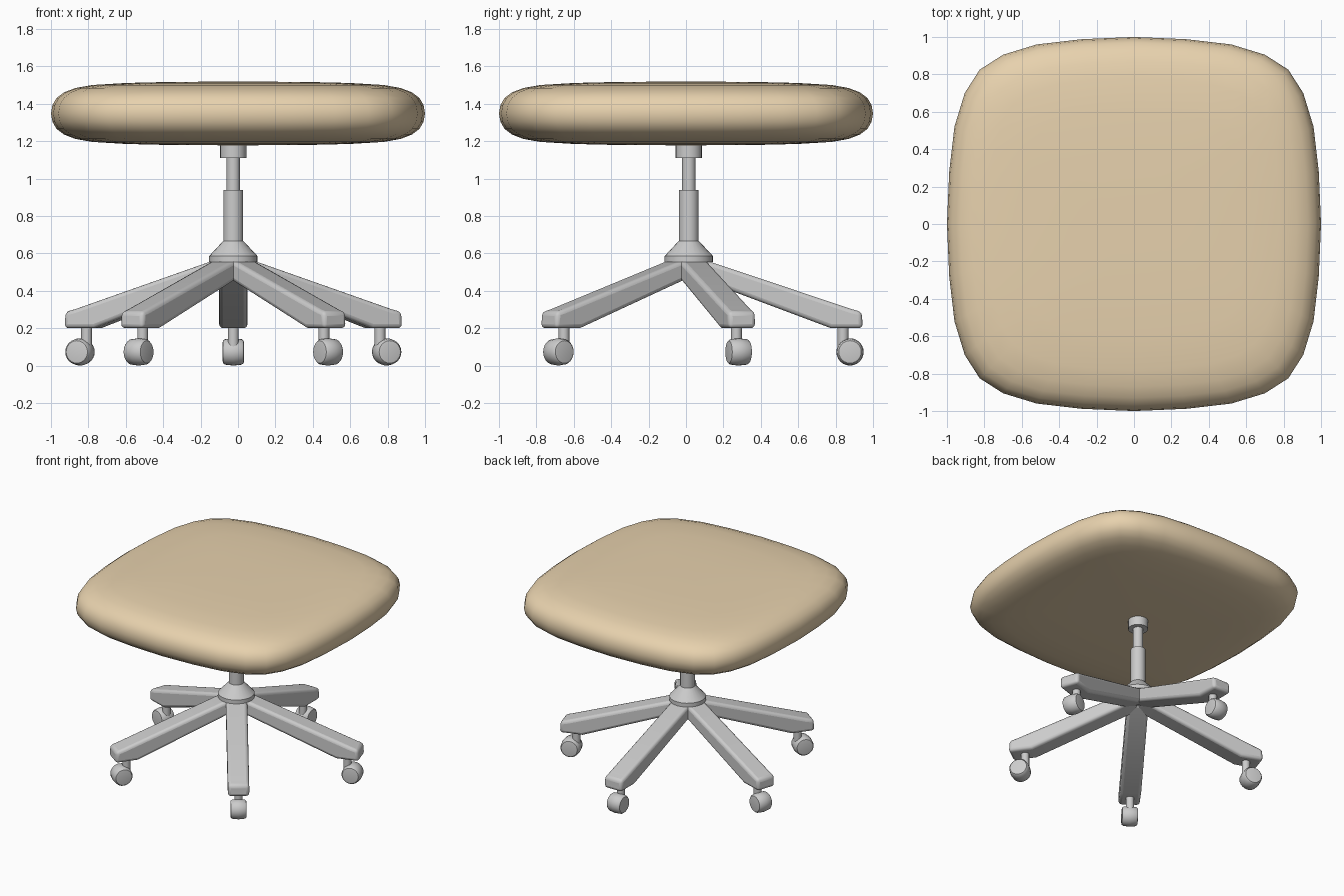
import bpy, bmesh
from math import sin, cos, pi, radians
from mathutils import Matrix, Vector

if "Cube" in bpy.data.objects:
    bpy.data.objects.remove(bpy.data.objects["Cube"])

CENTRE = Vector((-0.025, 0.015, 0))


def finish(name, bm, matrix=Matrix(), angle=35, bevel=0.0, segments=3):
    bmesh.ops.recalc_face_normals(bm, faces=bm.faces)
    me = bpy.data.meshes.new(name)
    bm.to_mesh(me)
    bm.free()
    ob = bpy.data.objects.new(name, me)
    bpy.context.collection.objects.link(ob)
    ob.matrix_world = matrix
    if bevel:
        mod = ob.modifiers.new("bevel", 'BEVEL')
        mod.width, mod.segments, mod.limit_method = bevel, segments, 'ANGLE'
        mod.angle_limit = radians(40)
    bpy.ops.object.select_all(action='DESELECT')
    ob.select_set(True)
    bpy.context.view_layer.objects.active = ob
    bpy.ops.object.shade_smooth_by_angle(angle=radians(angle))
    return ob


def loft(name, rings, **kw):
    """Skin a stack of point rings and cap both ends."""
    bm = bmesh.new()
    loops = [[bm.verts.new(p) for p in ring] for ring in rings]
    n = len(loops[0])
    for a, b in zip(loops, loops[1:]):
        for i in range(n):
            j = (i + 1) % n
            bm.faces.new((a[i], a[j], b[j], b[i]))
    bm.faces.new(loops[0])
    bm.faces.new(loops[-1])
    return finish(name, bm, **kw)


def lathe(name, profile, matrix, n=24, **kw):
    rings = [[(r * cos(2 * pi * i / n), r * sin(2 * pi * i / n), z) for i in range(n)]
             for r, z in profile]
    return loft(name, rings, matrix=matrix, **kw)


# Cushion: rounded-square outline scaled through a pillow profile
eighth = [(0, 1), (.28, .988), (.52, .96), (.70, .905), (.825, .825)]
quarter = eighth + [(y, x) for x, y in eighth[-2:0:-1]]
outline = []
for k in range(4):
    for x, y in quarter:
        for _ in range(k):
            x, y = y, -x
        outline.append((x, y))
half = [(1, 0), (.992, .045), (.97, .083), (.93, .113), (.87, .136), (.78, .152),
        (.6, .163), (.35, .169), (.1, .17)]
profile = [(s, -z) for s, z in half[:0:-1]] + half
seat = loft("seat_cushion", [[(x * s, y * s, 1.348 + z) for x, y in outline]
                             for s, z in profile], angle=60)
tan = bpy.data.materials.new("tan_fabric")
tan.diffuse_color = (0.80, 0.64, 0.42, 1)
tan.use_nodes = True
tan.node_tree.nodes["Principled BSDF"].inputs["Base Color"].default_value = tan.diffuse_color
seat.data.materials.append(tan)

# Central column parts
base = Matrix.Translation(CENTRE)
lathe("hub_cone", [(.05, .49), (.06, .555), (.13, .555), (.13, .585), (.055, .665), (.05, .67)], base)
lathe("outer_column", [(.053, .5), (.053, .94)], base)
lathe("gas_rod", [(.036, .9), (.036, 1.15)], base)
lathe("seat_mount", [(.07, 1.11), (.07, 1.22)], base)

# Five legs, each with a stem and a caster wheel
leg_side = [(0, .565), (.1, .56), (.87, .302), (.925, .287), (.93, .2), (.76, .2), (0, .485)]
for k in range(5):
    turn = base @ Matrix.Rotation(radians(90 + 72 * k), 4, 'Z')
    loft(f"leg_{k+1}", [[(r, w, z) for r, z in leg_side] for w in (-.076, .076)],
         matrix=turn, bevel=.022)
    lathe(f"caster_stem_{k+1}", [(.029, .09), (.029, .22)],
          turn @ Matrix.Translation((.825, 0, 0)), n=16)
    lathe(f"caster_wheel_{k+1}",
          [(.05, -.057), (.06, -.055), (.068, -.045), (.073, 0), (.068, .045), (.06, .055), (.05, .057)],
          turn @ Matrix.Translation((.862, 0, .073)) @ Matrix.Rotation(pi / 2, 4, 'X'))
